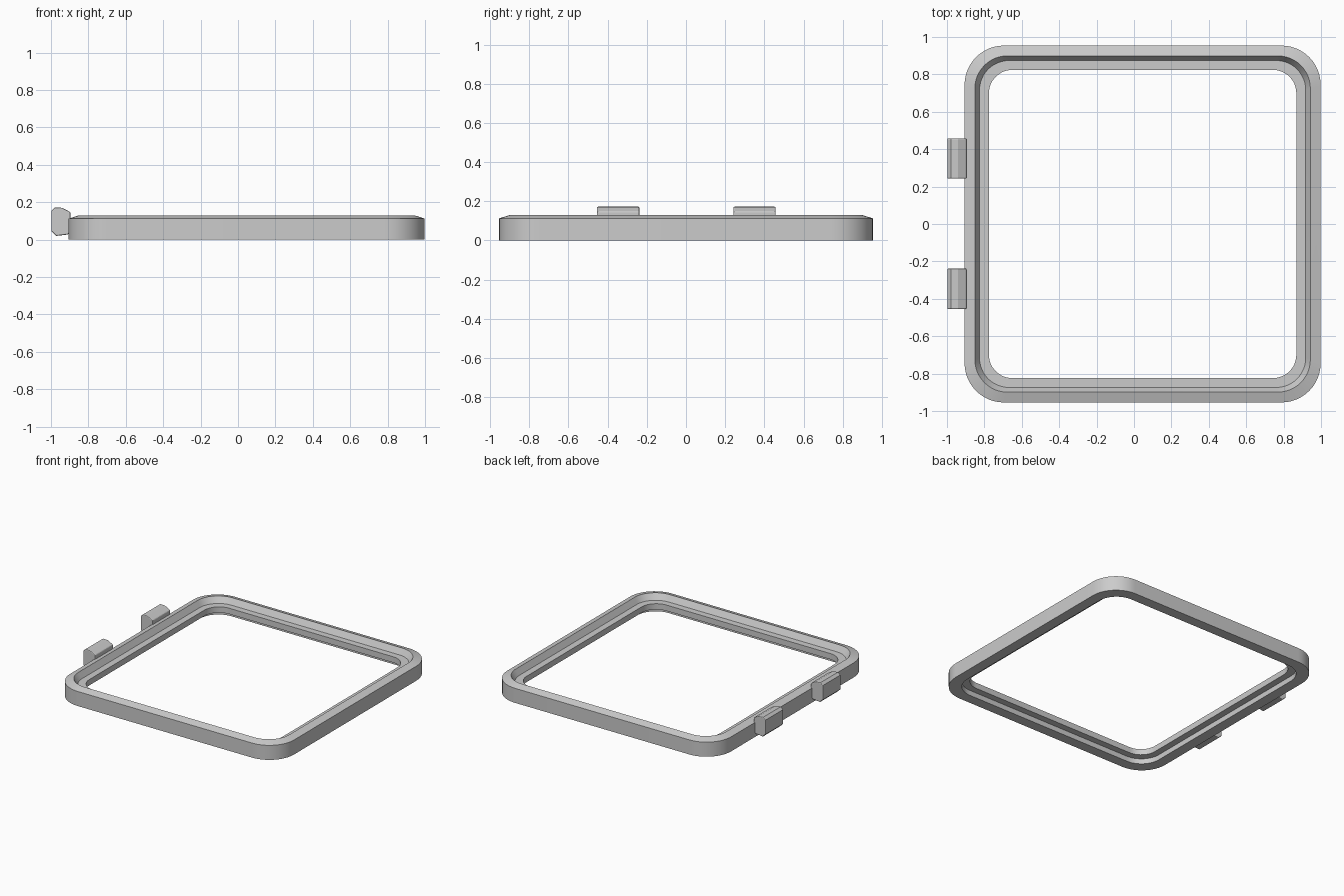
import bpy, bmesh, math

if "Cube" in bpy.data.objects:
    bpy.data.objects.remove(bpy.data.objects["Cube"])

def finish(name, bm):
    bmesh.ops.recalc_face_normals(bm, faces=bm.faces)
    me = bpy.data.meshes.new(name)
    bm.to_mesh(me)
    bm.free()
    ob = bpy.data.objects.new(name, me)
    bpy.context.collection.objects.link(ob)
    bpy.ops.object.select_all(action='DESELECT')
    ob.select_set(True)
    bpy.context.view_layer.objects.active = ob
    return ob

def rounded_rect(cx, hx, hy, r, n=12):
    pts = []
    for k, (sx, sy) in enumerate([(1, 1), (-1, 1), (-1, -1), (1, -1)]):
        for i in range(n + 1):
            a = math.pi / 2 * (k + i / n)
            pts.append((cx + sx * (hx - r) + r * math.cos(a),
                        sy * (hy - r) + r * math.sin(a)))
    return pts

# Frame: (inset, height) section swept around a rounded rectangle
section = [(0, 0), (0, 0.112), (0.055, 0.13), (0.08, 0.085),
           (0.13, 0.085), (0.13, 0.04), (0.08, 0.04), (0.08, 0)]
bm = bmesh.new()
rings = []
for inset, z in section:
    outline = rounded_rect(0.046, 0.952 - inset, 0.954 - inset, 0.21 - 0.65 * inset)
    rings.append([bm.verts.new((x, y, z)) for x, y in outline])
for a, b in zip(rings, rings[1:] + rings[:1]):
    for i in range(len(a)):
        j = (i + 1) % len(a)
        bm.faces.new((a[i], a[j], b[j], b[i]))
frame = finish("gasket_frame", bm)
bpy.ops.object.shade_smooth_by_angle(angle=math.radians(20))

# Hinge lugs: extruded side profile with softened edges
lug_profile = [(-0.998, 0.045), (-0.972, 0.02), (-0.91, 0.027), (-0.896, 0.04),
               (-0.896, 0.147), (-0.94, 0.17), (-0.978, 0.172), (-0.998, 0.155)]
for name, y0, y1 in [("hinge_lug_back", 0.242, 0.458), ("hinge_lug_front", -0.455, -0.238)]:
    bm = bmesh.new()
    face = bm.faces.new([bm.verts.new((x, y0, z)) for x, z in lug_profile])
    ext = bmesh.ops.extrude_face_region(bm, geom=[face])
    verts = [v for v in ext["geom"] if isinstance(v, bmesh.types.BMVert)]
    bmesh.ops.translate(bm, verts=verts, vec=(0, y1 - y0, 0))
    lug = finish(name, bm)
    bev = lug.modifiers.new("soft_edges", 'BEVEL')
    bev.width = 0.006
    bev.segments = 2
    bev.limit_method = 'ANGLE'
    bev.angle_limit = math.radians(60)
